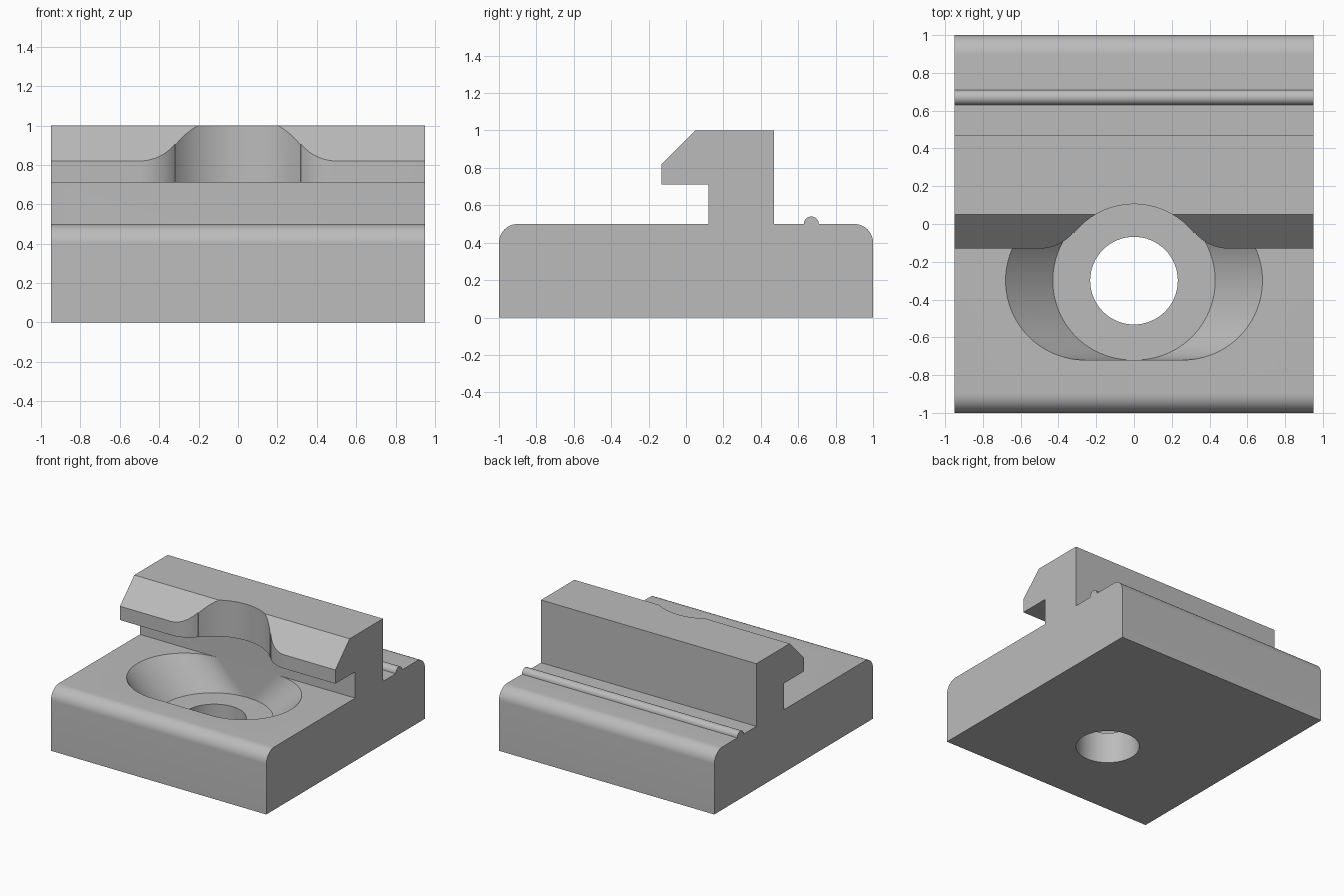
import bpy
import bmesh
from math import sin, cos, pi, atan2

cube = bpy.data.objects.get("Cube")
if cube:
    bpy.data.objects.remove(cube)

HALF_WIDTH = 0.95
BORE_Y = -0.3        # centre line of hole, pocket and arm relief

grey = bpy.data.materials.new("plain grey")
grey.use_nodes = True
colour = (0.5, 0.5, 0.5, 1)
grey.diffuse_color = colour
grey.node_tree.nodes["Principled BSDF"].inputs["Base Color"].default_value = colour


def arc(cx, cy, r, start, end, n=24):
    """Points along an arc, angles in radians."""
    angles = [start + (end - start) * i / n for i in range(n + 1)]
    return [(cx + r * cos(a), cy + r * sin(a)) for a in angles]


def loft(name, lower, upper):
    """Closed solid between two matching rings of 3D points."""
    bm = bmesh.new()
    a = [bm.verts.new(p) for p in lower]
    b = [bm.verts.new(p) for p in upper]
    bm.faces.new(a)
    bm.faces.new(b)
    for i in range(len(a)):
        j = (i + 1) % len(a)
        bm.faces.new((a[i], a[j], b[j], b[i]))
    bmesh.ops.recalc_face_normals(bm, faces=bm.faces)
    mesh = bpy.data.meshes.new(name)
    bm.to_mesh(mesh)
    bm.free()
    obj = bpy.data.objects.new(name, mesh)
    obj.data.materials.append(grey)
    bpy.context.collection.objects.link(obj)
    return obj


def upright(name, outline, bottom, top):
    return loft(name, [(x, y, bottom) for x, y in outline],
                [(x, y, top) for x, y in outline])


def stadium(offset, z, r=0.42):
    """Slot outline with round ends at x = +-offset."""
    pts = arc(offset, BORE_Y, r, -pi / 2, pi / 2, 48)
    pts += arc(-offset, BORE_Y, r, pi / 2, 3 * pi / 2, 48)
    return [(x, y, z) for x, y in pts]


# Clamp block: side profile (y, z) with rounded base, bead and hooked arm
profile = [(-1, 0), (1, 0)]
profile += arc(0.9, 0.4, 0.1, 0, pi / 2, 12)
profile += arc(0.67, 0.5, 0.04, 0, pi, 16)
profile += [(0.47, 0.5), (0.47, 1), (0.05, 1), (-0.13, 0.82),
            (-0.13, 0.71), (0.12, 0.71), (0.12, 0.5)]
profile += arc(-0.9, 0.4, 0.1, pi / 2, pi, 12)
block = loft("clamp_block", [(-HALF_WIDTH, y, z) for y, z in profile],
             [(HALF_WIDTH, y, z) for y, z in profile])

# Screw hole and sloped head pocket
hole = upright("hole_cutter", arc(0, BORE_Y, 0.232, 0, 2 * pi, 64)[:-1], -0.1, 0.4)
pocket = loft("pocket_cutter", stadium(0.01, 0.25), stadium(0.27, 0.51))

# Relief through the arm: round bore blended into the nose by fillets
bore, fillet, fx, fy = 0.405, 0.23, 0.5, 0.1
meet = atan2(fy - BORE_Y, fx)
relief_outline = [(fx, -0.4)]
relief_outline += arc(fx, fy, fillet, -pi / 2, meet - pi, 20)
relief_outline += arc(0, BORE_Y, bore, meet, pi - meet, 40)
relief_outline += arc(-fx, fy, fillet, -meet, -pi / 2, 20)
relief_outline += [(-fx, -0.4)]
relief = upright("relief_cutter", relief_outline, 0.6, 1.1)

bpy.context.view_layer.objects.active = block
for cutter in (relief, pocket, hole):
    cut = block.modifiers.new(cutter.name, "BOOLEAN")
    cut.operation = "DIFFERENCE"
    cut.solver = "EXACT"
    cut.object = cutter
    bpy.ops.object.modifier_apply(modifier=cut.name)
    bpy.data.objects.remove(cutter)

# Smooth the curves, keep the edges crisp
bpy.ops.object.select_all(action="DESELECT")
block.select_set(True)
bpy.ops.object.shade_smooth_by_angle(angle=pi / 6)
